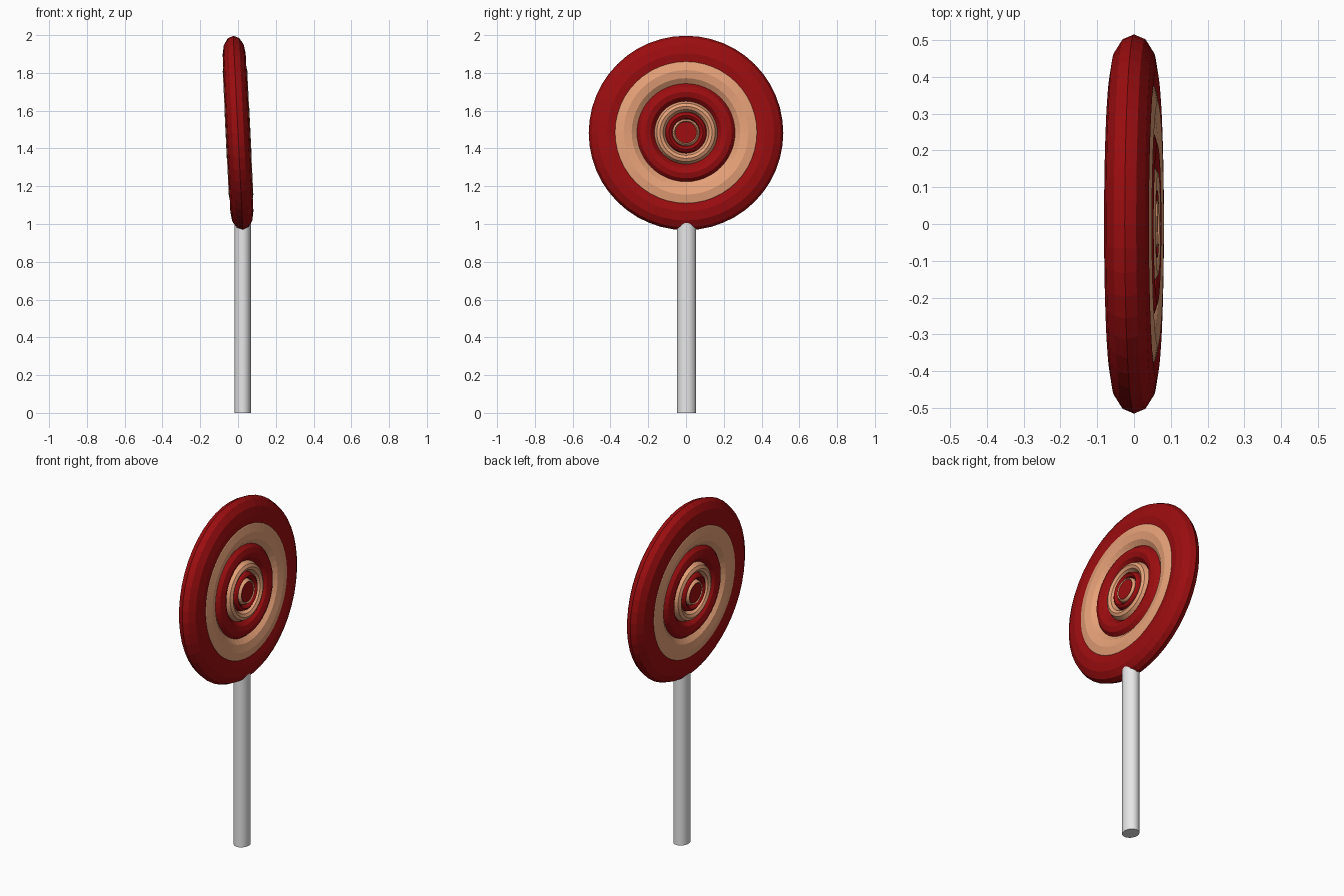
import bpy, bmesh, math
from mathutils import Matrix

if "Cube" in bpy.data.objects:
    bpy.data.objects.remove(bpy.data.objects["Cube"], do_unlink=True)


def material(name, rgb):
    m = bpy.data.materials.new(name)
    m.use_nodes = True
    m.diffuse_color = (*rgb, 1)
    m.node_tree.nodes["Principled BSDF"].inputs["Base Color"].default_value = (*rgb, 1)
    return m


red = material("candy red", (0.33, 0.004, 0.005))
cream = material("candy cream", (0.8, 0.36, 0.19))
white = material("stick white", (0.8, 0.8, 0.8))

TILT = Matrix.Translation((0, 0, 1.482)) @ Matrix.Rotation(math.radians(-2.8), 4, 'Y')
SEGMENTS, SIDES = 48, 12


def add_object(name, bm, mat):
    mesh = bpy.data.meshes.new(name)
    bmesh.ops.recalc_face_normals(bm, faces=bm.faces)
    bm.to_mesh(mesh)
    bm.free()
    mesh.materials.append(mat)
    ob = bpy.data.objects.new(name, mesh)
    bpy.context.collection.objects.link(ob)
    return ob


def candy_ring(name, radius, width, depth, mat):
    """Flattened torus around the x axis."""
    bm = bmesh.new()
    loops = []
    for i in range(SEGMENTS):
        a = math.tau * i / SEGMENTS
        loop = []
        for j in range(SIDES):
            b = math.tau * j / SIDES
            r = radius + width * math.cos(b)
            loop.append(bm.verts.new((depth * math.sin(b), r * math.cos(a), r * math.sin(a))))
        loops.append(loop)
    for i in range(SEGMENTS):
        p, q = loops[i], loops[(i + 1) % SEGMENTS]
        for j in range(SIDES):
            k = (j + 1) % SIDES
            bm.faces.new((p[j], p[k], q[k], q[j]))
    bm.transform(TILT)
    return add_object(name, bm, mat)


# Nested candy rings, outside to inside
candy_ring("outer_red_ring", 0.418, 0.097, 0.061, red)
candy_ring("outer_cream_ring", 0.33, 0.085, 0.065, cream)
candy_ring("middle_red_ring", 0.215, 0.055, 0.064, red)
candy_ring("middle_cream_ring", 0.138, 0.033, 0.066, cream)
candy_ring("inner_red_ring", 0.09, 0.023, 0.064, red)
candy_ring("inner_cream_ring", 0.061, 0.014, 0.066, cream)

# Round centre
bm = bmesh.new()
bmesh.ops.create_cone(bm, cap_ends=True, segments=SEGMENTS, radius1=0.056, radius2=0.056,
                      depth=0.122)
bm.transform(TILT @ Matrix.Rotation(math.pi / 2, 4, 'Y'))
add_object("candy_centre", bm, red)

# Stick, slightly oval, running up into the rim
bm = bmesh.new()
bmesh.ops.create_cone(bm, cap_ends=True, segments=32, radius1=1, radius2=1, depth=1.04)
bm.transform(Matrix.Translation((0.025, 0.003, 0.52)) @ Matrix.Diagonal((0.043, 0.05, 1, 1)))
stick = add_object("stick", bm, white)
bpy.context.view_layer.objects.active = stick
stick.select_set(True)
bpy.ops.object.shade_smooth_by_angle(angle=math.radians(40))
